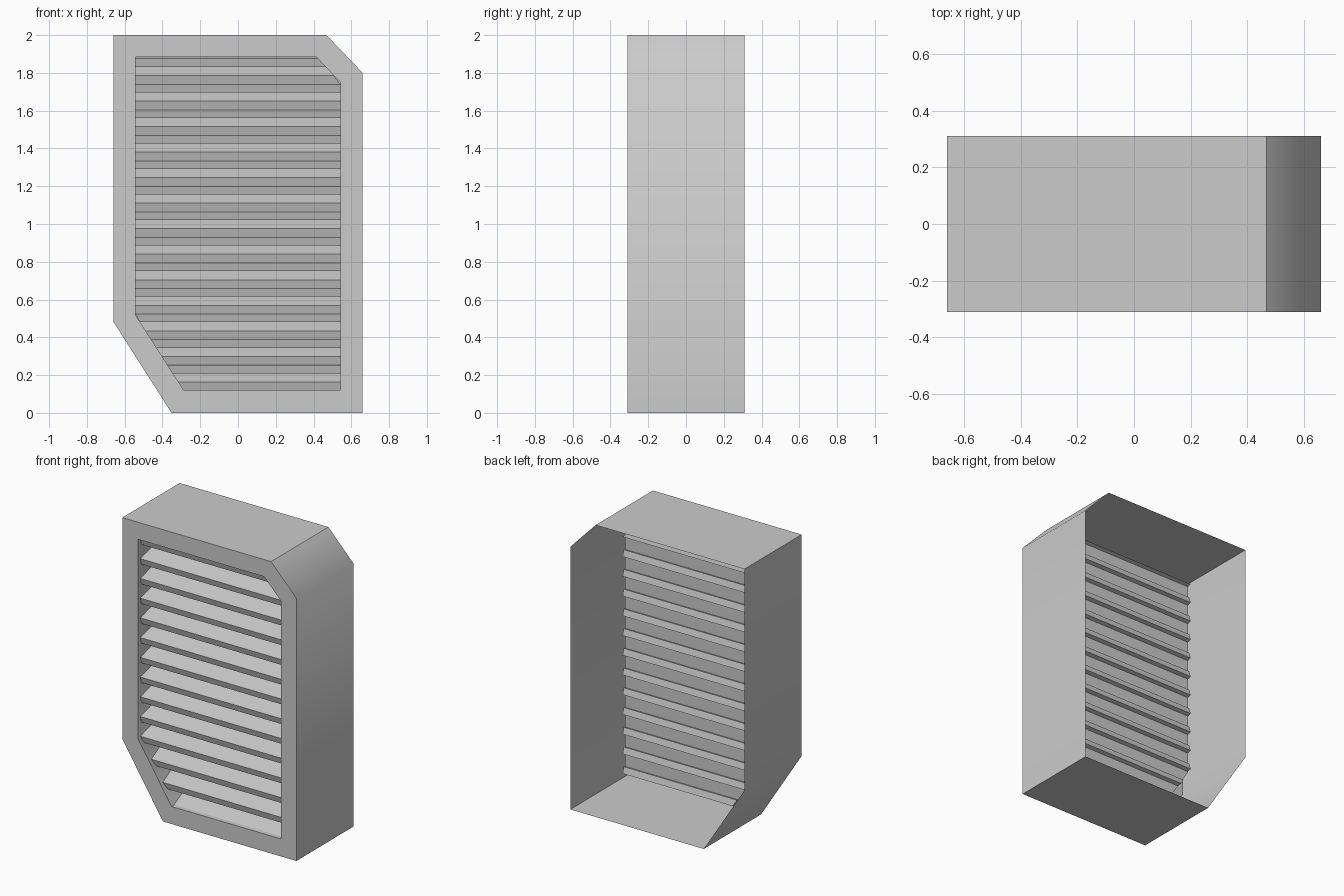
import bpy, bmesh, math

if "Cube" in bpy.data.objects:
    bpy.data.objects.remove(bpy.data.objects["Cube"])

# Front outlines (x, z), matching corner by corner
OUTER = [(-0.66, 2.0), (0.468, 2.0), (0.66, 1.8), (0.66, 0.0), (-0.352, 0.0), (-0.66, 0.483)]
INNER = [(-0.542, 1.883), (0.415, 1.883), (0.542, 1.75), (0.542, 0.12), (-0.287, 0.12), (-0.542, 0.517)]
FRONT, BACK, PANEL = -0.31, 0.31, -0.115


def make_object(name, bm):
    bmesh.ops.recalc_face_normals(bm, faces=bm.faces)
    mesh = bpy.data.meshes.new(name)
    bm.to_mesh(mesh)
    bm.free()
    obj = bpy.data.objects.new(name, mesh)
    bpy.context.collection.objects.link(obj)
    return obj


def ring(bm, outline, y):
    return [bm.verts.new((x, y, z)) for x, z in outline]


def bridge(bm, a, b):
    n = len(a)
    for i in range(n):
        j = (i + 1) % n
        bm.faces.new((a[i], a[j], b[j], b[i]))


# Housing: open-backed shell, front frame and recessed panel
bm = bmesh.new()
rings = [ring(bm, OUTER, BACK), ring(bm, OUTER, FRONT),
         ring(bm, INNER, FRONT), ring(bm, INNER, PANEL)]
for a, b in zip(rings, rings[1:]):
    bridge(bm, a, b)
bm.faces.new(rings[-1])
housing = make_object("vent_housing", bm)
bpy.context.view_layer.objects.active = housing
housing.select_set(True)
bpy.ops.object.shade_smooth_by_angle(angle=math.radians(45))


def lerp_clamped(v, v0, v1, a, b):
    t = min(1.0, max(0.0, (v - v0) / (v1 - v0)))
    return a + (b - a) * t


def limits(z):
    """Left and right edge of the opening at height z."""
    left = lerp_clamped(z, 0.12, 0.517, -0.287, -0.542)
    right = lerp_clamped(z, 1.75, 1.883, 0.542, 0.415)
    return left, right


# Slats: tilted slabs just poking through the panel, trimmed to the opening
TILT, LENGTH, COUNT, PITCH = math.radians(15.5), 0.19, 14, 0.1352
dy, dz = LENGTH * math.cos(TILT), LENGTH * math.sin(TILT)
for k in range(COUNT):
    z0 = 1.832 - k * PITCH
    section = [(-0.271, z0), (-0.283, z0 + 0.043),
               (-0.283 + dy, z0 + 0.043 + dz), (-0.271 + dy, z0 + dz)]
    bm = bmesh.new()
    ends = []
    for side in (0, 1):
        loop = []
        for y, z in section:
            z = min(1.882, max(0.121, z))
            loop.append(bm.verts.new((limits(z)[side], y, z)))
        ends.append(loop)
        bm.faces.new(loop)
    bridge(bm, ends[0], ends[1])
    make_object(f"slat_{k + 1:02d}", bm)
